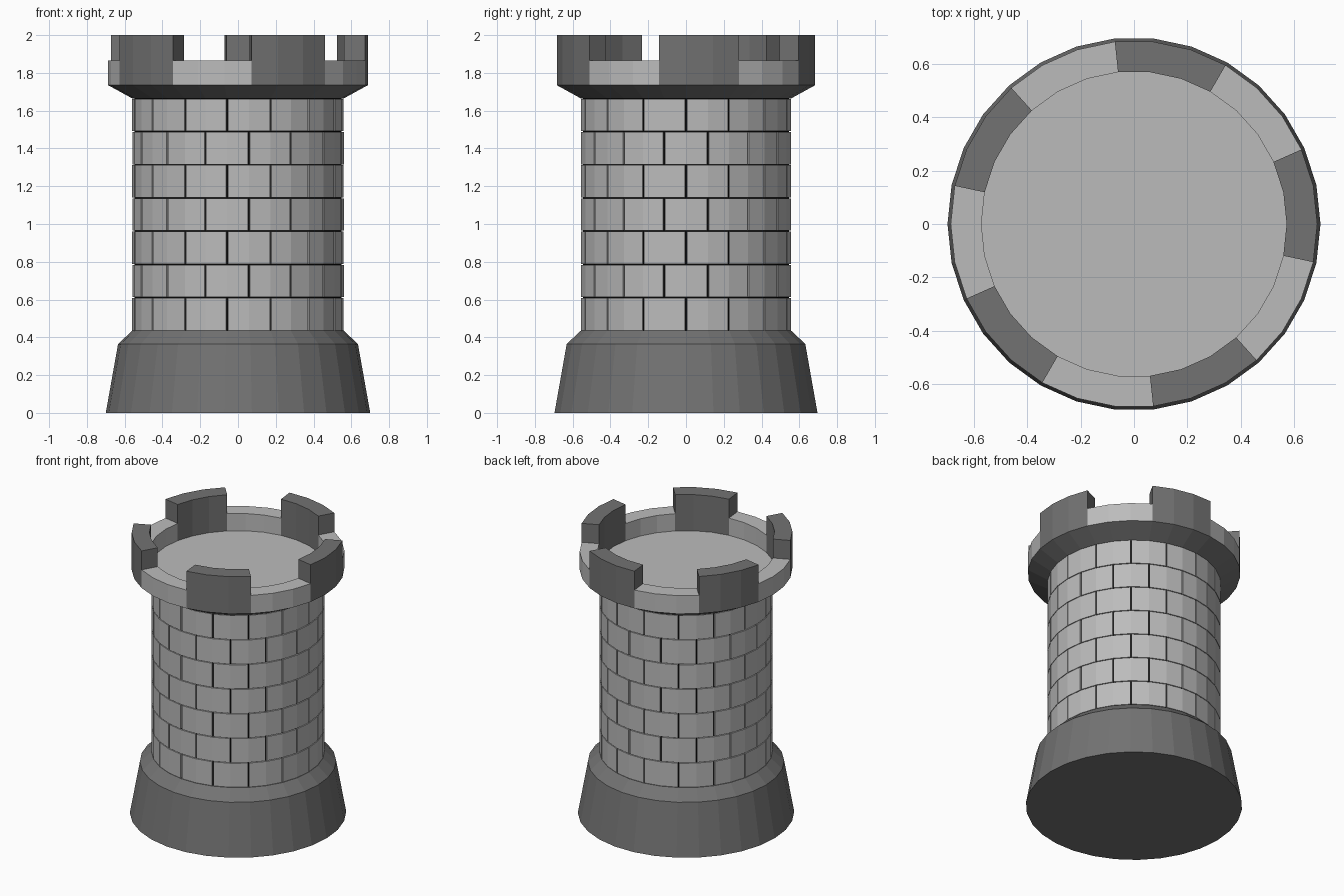
import bpy, bmesh
from math import cos, sin, radians

if "Cube" in bpy.data.objects:
    bpy.data.objects.remove(bpy.data.objects["Cube"], do_unlink=True)

SIDES = 30
STEP = 360 / SIDES


def material(name, value):
    mat = bpy.data.materials.new(name)
    mat.use_nodes = True
    colour = (value, value, value, 1)
    mat.diffuse_color = colour
    mat.node_tree.nodes["Principled BSDF"].inputs["Base Color"].default_value = colour
    return mat


light_stone = material("light stone", 0.50)
dark_stone = material("dark stone", 0.17)
mortar = material("black mortar", 0.002)


def finish(name, bm, mat):
    bmesh.ops.recalc_face_normals(bm, faces=bm.faces)
    mesh = bpy.data.meshes.new(name)
    bm.to_mesh(mesh)
    bm.free()
    mesh.materials.append(mat)
    obj = bpy.data.objects.new(name, mesh)
    bpy.context.collection.objects.link(obj)
    return obj


def point(radius, angle, z):
    """Point on the flat-sided tower outline, kept on its facet."""
    half = STEP / 2
    r = radius * cos(radians(half)) / cos(radians(angle % STEP - half))
    return (r * cos(radians(angle)), r * sin(radians(angle)), z)


def lathe(name, profile, mat):
    """Solid of revolution from (radius, z) points, capped at both ends."""
    bm = bmesh.new()
    rings = [[bm.verts.new(point(r, i * STEP, z)) for i in range(SIDES)]
             for r, z in profile]
    for low, high in zip(rings, rings[1:]):
        for i in range(SIDES):
            j = (i + 1) % SIDES
            bm.faces.new((low[i], low[j], high[j], high[i]))
    bm.faces.new(rings[0])
    bm.faces.new(rings[-1])
    return finish(name, bm, mat)


def add_block(bm, inner, outer, z0, z1, angles):
    """Curved block following the given angles."""
    sections = [[bm.verts.new(point(r, a, z)) for r, z in
                 ((inner, z0), (outer, z0), (outer, z1), (inner, z1))]
                for a in angles]
    for a, b in zip(sections, sections[1:]):
        for i in range(4):
            j = (i + 1) % 4
            bm.faces.new((a[i], a[j], b[j], b[i]))
    bm.faces.new(sections[0])
    bm.faces.new(sections[-1])


# Flared foot and the mortar core behind the bricks
lathe("base", [(0.70, 0), (0.635, 0.365), (0.56, 0.435)], dark_stone)
lathe("mortar_core", [(0.548, 0.42), (0.548, 1.68)], mortar)

# Brick courses, each shifted by half a brick
COURSES, BOTTOM, TOP = 7, 0.435, 1.665
course_height = (TOP - BOTTOM) / COURSES
GAP_ANGLE, GAP_Z = 0.45, 0.0025
for row in range(COURSES):
    bm = bmesh.new()
    z = BOTTOM + row * course_height
    for brick in range(SIDES // 2):
        start = (2 * brick + row % 2) * STEP
        add_block(bm, 0.53, 0.56, z + GAP_Z, z + course_height - GAP_Z,
                  (start + GAP_ANGLE, start + STEP, start + 2 * STEP - GAP_ANGLE))
    finish(f"brick_course_{row + 1}", bm, light_stone)

# Flared corbel and the roof floor
lathe("corbel", [(0.56, 1.665), (0.688, 1.735)], dark_stone)
lathe("roof_floor", [(0.573, 1.732), (0.573, 1.742)], light_stone)

# Parapet: tall dark merlons alternating with low light walls
for i in range(5):
    start = 60 + 72 * i
    for name, offset, height, mat in (("merlon", 0, 2.0, dark_stone),
                                      ("low_wall", 36, 1.865, light_stone)):
        bm = bmesh.new()
        add_block(bm, 0.573, 0.688, 1.735, height,
                  [start + offset + k * STEP for k in range(4)])
        finish(f"{name}_{i + 1}", bm, mat)
